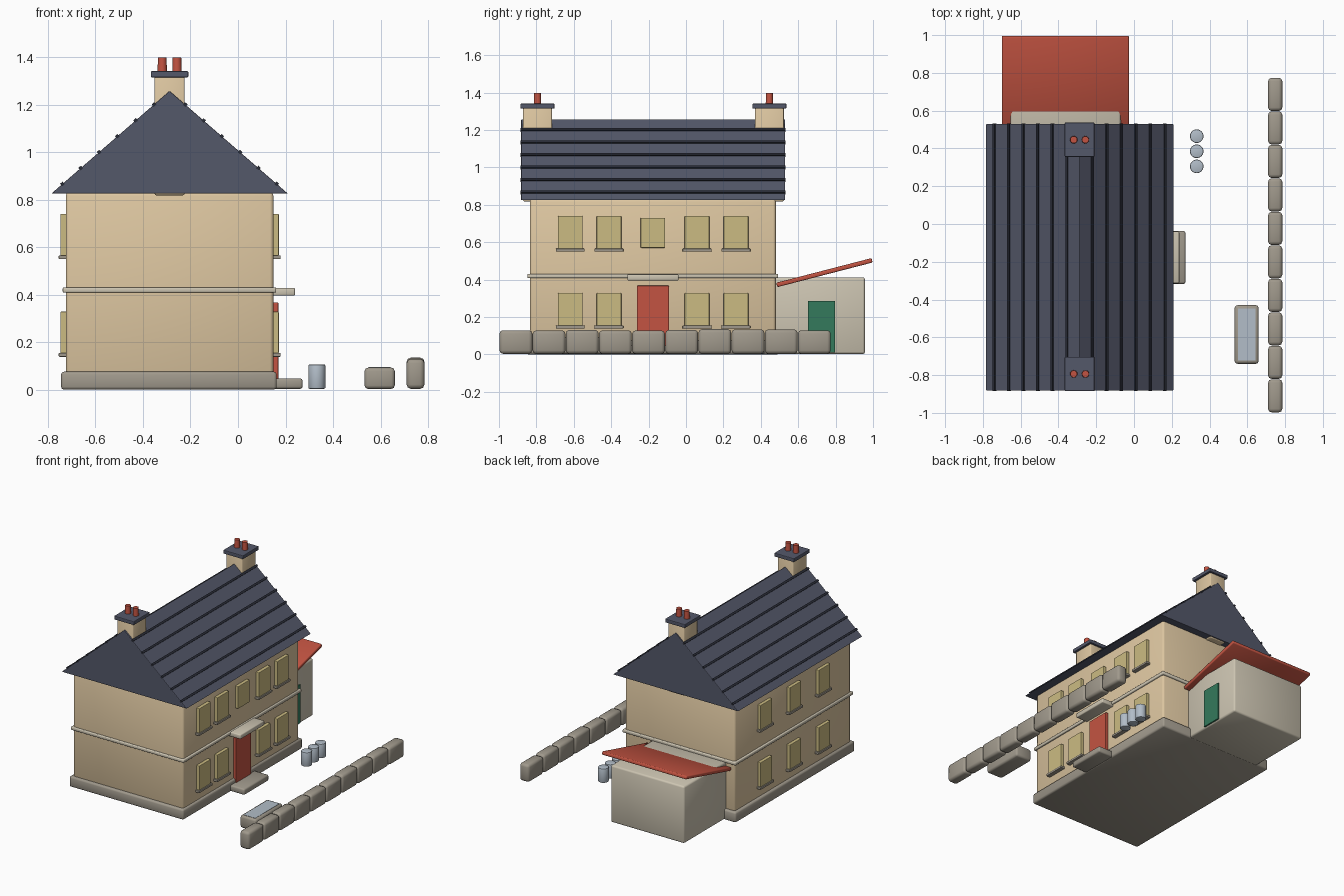
import bpy, bmesh, math, random
from mathutils import Matrix, Vector

if "Cube" in bpy.data.objects:
    bpy.data.objects.remove(bpy.data.objects["Cube"])

random.seed(4)


def material(name, r, g, b):
    """Flat colour given as 0-255 sRGB, stored as linear."""
    m = bpy.data.materials.new(name)
    lin = [((c / 255 + 0.055) / 1.055) ** 2.4 for c in (r, g, b)]
    m.diffuse_color = (*lin, 1)
    m.use_nodes = True
    m.node_tree.nodes["Principled BSDF"].inputs["Base Color"].default_value = m.diffuse_color
    return m


CREAM = material("cream_render", 222, 199, 161)
SLATE = material("slate", 84, 88, 106)
DARK = material("dark_slate", 42, 45, 56)
STONE = material("grey_stone", 160, 153, 140)
PALE = material("pale_stone", 205, 197, 178)
GLASS = material("window_yellow", 203, 187, 130)
RED = material("red_clay", 196, 84, 66)
GREEN = material("green_paint", 52, 122, 92)
METAL = material("galvanised_metal", 178, 189, 200)


def finish(name, bm, mat, bevel=0.0, smooth=False):
    if bevel:
        bmesh.ops.bevel(bm, geom=bm.edges[:], offset=bevel, segments=2,
                        profile=0.5, affect='EDGES', clamp_overlap=True)
    bmesh.ops.recalc_face_normals(bm, faces=bm.faces[:])
    for f in bm.faces:
        f.smooth = smooth
    me = bpy.data.meshes.new(name)
    bm.to_mesh(me)
    bm.free()
    me.materials.append(mat)
    ob = bpy.data.objects.new(name, me)
    bpy.context.collection.objects.link(ob)
    return ob


def box(name, x, y, z, mat, bevel=0.0, smooth=True, tilt=None):
    """Box from (min, max) ranges; tilt = (angle, axis) turns it on its centre."""
    bm = bmesh.new()
    bmesh.ops.create_cube(bm, size=1)
    size = [r[1] - r[0] for r in (x, y, z)]
    bmesh.ops.scale(bm, vec=size, verts=bm.verts[:])
    ob = finish(name, bm, mat, bevel, smooth and bevel > 0)
    ob.location = [(r[0] + r[1]) / 2 for r in (x, y, z)]
    if tilt:
        ob.rotation_euler = Matrix.Rotation(tilt[0], 3, tilt[1]).to_euler()
    return ob


def cylinder(name, x, y, z0, z1, r0, r1, mat, bevel=0.0):
    bm = bmesh.new()
    bmesh.ops.create_cone(bm, cap_ends=True, segments=24, radius1=r0, radius2=r1,
                          depth=z1 - z0)
    if bevel:
        rims = [e for e in bm.edges if any(len(f.verts) > 4 for f in e.link_faces)]
        bmesh.ops.bevel(bm, geom=rims, offset=bevel, segments=2, profile=0.5,
                        affect='EDGES')
    ob = finish(name, bm, mat)
    ob.location = (x, y, (z0 + z1) / 2)
    bpy.context.view_layer.objects.active = ob
    ob.select_set(True)
    bpy.ops.object.shade_smooth_by_angle(angle=math.radians(40))
    ob.select_set(False)
    return ob


CX, CY = -0.288, -0.177          # centre of the house

# House walls, plinth and string course
box("house_walls", (-0.725, 0.149), (-0.835, 0.48), (0.02, 0.83), CREAM, 0.014)
box("plinth", (-0.745, 0.163), (-0.855, 0.50), (0, 0.075), STONE, 0.012)
box("string_course", (-0.738, 0.161), (-0.848, 0.493), (0.408, 0.43), PALE, 0.005)

# Gabled roof: triangular profile pushed along y
EAVE, RIDGE, HALF, Y0, Y1 = 0.825, 1.257, 0.498, -0.882, 0.53
bm = bmesh.new()
tri = [bm.verts.new((CX + dx, Y0, z)) for dx, z in
       ((-HALF, EAVE), (HALF, EAVE), (0, RIDGE))]
face = bm.faces.new(tri)
ext = bmesh.ops.extrude_face_region(bm, geom=[face])
bmesh.ops.translate(bm, vec=(0, Y1 - Y0, 0),
                    verts=[v for v in ext["geom"] if isinstance(v, bmesh.types.BMVert)])
finish("roof", bm, SLATE, 0.004)

# Slate course strips on both slopes
pitch = math.atan2(RIDGE - EAVE, HALF)
for side in (-1, 1):
    for i in range(6):
        d = 0.066 + 0.077 * i
        x, z = CX + side * d, RIDGE - d * math.tan(pitch)
        box("slate_course", (x - 0.007, x + 0.007), (Y0 - 0.002, Y1 + 0.002),
            (z - 0.007, z + 0.007), DARK, tilt=(side * pitch, 'Y'))

# Chimneys with cap and two pots each
for y in (-0.794, 0.446):
    box("chimney_stack", (CX - 0.063, CX + 0.063), (y - 0.077, y + 0.077),
        (0.818, 1.32), CREAM, 0.006)
    box("chimney_cap", (CX - 0.079, CX + 0.079), (y - 0.091, y + 0.091),
        (1.314, 1.341), SLATE, 0.005, smooth=False)
    for dx in (-0.031, 0.031):
        cylinder("chimney_pot", CX + dx, y, 1.335, 1.397, 0.02, 0.018, RED)


# Windows: plate plus sill, on the front (+x) and rear (-x) long walls
def window(side, y, z0, z1, sill=True):
    wall = 0.149 if side > 0 else -0.725

    def span(a, b):
        return tuple(sorted((wall + side * a, wall + side * b)))
    box("window", span(-0.004, 0.023), (y - 0.066, y + 0.066), (z0, z1), GLASS,
        0.004, smooth=False)
    if sill:
        box("window_sill", span(-0.004, 0.03), (y - 0.077, y + 0.077),
            (z0 - 0.014, z0 + 0.002), STONE, 0.003, smooth=False)


for dy in (-0.442, -0.235, 0.236, 0.444):
    window(1, CY + dy, 0.152, 0.328)
    window(1, CY + dy, 0.563, 0.74)
window(1, CY, 0.57, 0.73, sill=False)
for dy in (-0.33, 0, 0.33):
    window(-1, CY + dy, 0.152, 0.328)
    window(-1, CY + dy, 0.563, 0.74)

# Front door, canopy and step
box("front_door", (0.14, 0.17), (CY - 0.086, CY + 0.086), (0.04, 0.367), RED, 0.004,
    smooth=False)
box("door_canopy", (0.13, 0.24), (CY - 0.137, CY + 0.137), (0.395, 0.428), PALE, 0.006)
box("door_step", (0.12, 0.272), (CY - 0.14, CY + 0.14), (0.003, 0.047), STONE, 0.01)

# Lean-to with tilted red roof and green door
box("lean_to_walls", (-0.655, -0.07), (0.46, 0.957), (0.002, 0.412), PALE, 0.012)
box("lean_to_roof", (-0.70, -0.027), (0.477, 1.003), (0.425, 0.449), RED, 0.006,
    tilt=(math.radians(14.5), 'X'))
box("lean_to_door", (-0.075, -0.061), (0.652, 0.797), (0.01, 0.285), GREEN)

# Milk churns
for y in (0.305, 0.385, 0.465):
    cylinder("churn", 0.332, y, 0.003, 0.106, 0.036, 0.036, METAL, 0.006)

# Water trough
box("trough", (0.533, 0.66), (-0.74, -0.43), (0.003, 0.092), STONE, 0.014)
box("trough_water", (0.55, 0.643), (-0.722, -0.447), (0.086, 0.094), METAL)

# Boundary wall of rounded stone blocks
for i in range(10):
    y = -0.997 + 0.1773 * i
    top = 0.13 + random.uniform(-0.003, 0.005)
    box("wall_stone", (0.71, 0.785), (y, y + 0.175), (0.003, top), STONE, 0.018)
